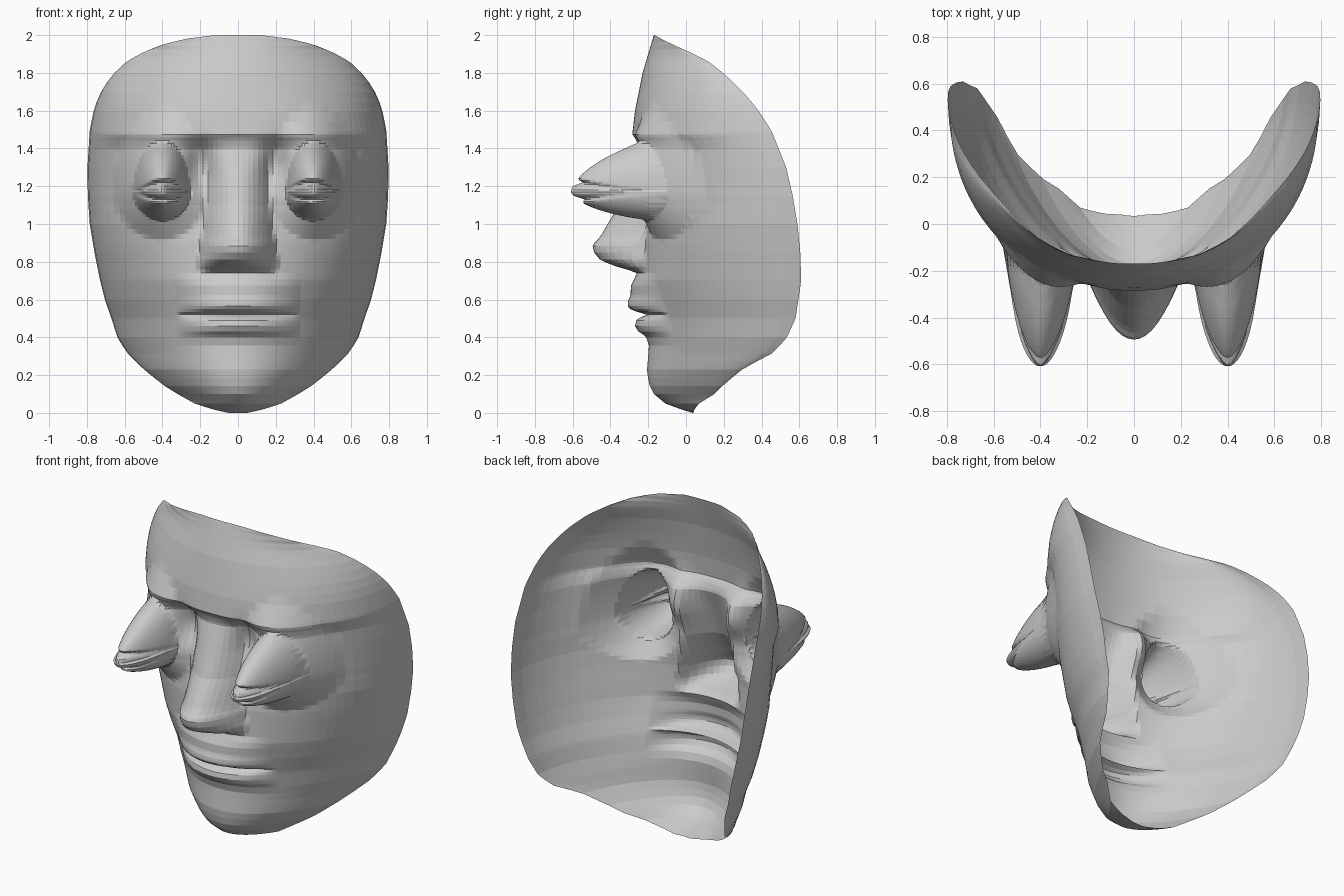
import bpy, bmesh, math


def curve(table, z, col=1):
    """Piecewise linear lookup in a short profile table sorted by z."""
    if z <= table[0][0]:
        return table[0][col]
    for a, b in zip(table, table[1:]):
        if z <= b[0]:
            t = (z - a[0]) / (b[0] - a[0])
            return a[col] + (b[col] - a[col]) * t
    return table[-1][col]


def spans(parts):
    """Sample positions from (start, end, steps) spans."""
    out = [parts[0][0]]
    for a, b, n in parts:
        out += [a + (b - a) * i / n for i in range(1, n + 1)]
    return out


def gauss(d, width):
    return math.exp(-(d / width) ** 2)


# Open rim of the mask: z, half width, y
RIM = [(0, .05, .04), (.02, .14, .045), (.05, .23, .07), (.1, .32, .15), (.15, .4, .2),
       (.24, .51, .31), (.31, .58, .45), (.39, .635, .53), (.5, .67, .58), (.6, .705, .595),
       (.7, .73, .61), (.85, .76, .605), (1, .785, .59), (1.15, .795, .565), (1.3, .797, .53),
       (1.5, .785, .45), (1.62, .76, .37), (1.7, .725, .3), (1.78, .675, .22), (1.86, .59, .12),
       (1.91, .5, .02), (1.95, .4, -.07), (1.98, .28, -.13), (2, .12, -.165)]

# Centre profile without nose and lips: z, y
CENTRE = [(0, .035), (.02, -.03), (.05, -.11), (.1, -.17), (.15, -.195), (.22, -.207),
          (.3, -.2), (.38, -.195), (.5, -.21), (.7, -.25), (.9, -.24), (1.1, -.21),
          (1.4, -.215), (1.44, -.25), (1.47, -.285), (1.6, -.27), (1.8, -.23), (2, -.17)]

# Nose: z, projection, half width
NOSE = [(.735, 0, .17), (.755, .05, .2), (.78, .14, .21), (.81, .21, .21), (.85, .245, .205),
        (.89, .255, .2), (.93, .22, .19), (1, .19, .18), (1.1, .145, .17), (1.25, .09, .16),
        (1.4, .035, .17), (1.46, 0, .2)]

# Lips: z, projection
LIPS = [(.38, 0), (.41, .02), (.43, .05), (.46, .065), (.49, .055), (.512, .02), (.524, -.02),
        (.54, .07), (.565, .085), (.59, .08), (.62, .06), (.68, .045), (.74, 0)]


def face_y(x, z, w, rim_y):
    """Depth of the face at x, z."""
    # curved shell from centre line to rim
    c, r = curve(CENTRE, z), min(1, x / w)
    k = min(1, (w / .79) ** 3)
    g = k * (1 - math.sqrt(max(0, 1 - r ** 2.25))) + (1 - k) * r ** 2
    y = c + (rim_y - c) * g
    # inner eye sockets beside the bridge
    y += .07 * gauss(x - .21, .07) * gauss(z - 1.3, .12)
    # nose
    n, hw = curve(NOSE, z), curve(NOSE, z, 2)
    y -= n * max(0, 1 - (x / hw) ** 2)
    # lips with lowered corners
    y -= curve(LIPS, z + .05 * x * x) * max(0, 1 - (x / .33) ** 2)
    # long protruding eye
    dx = (x - .4) / (.15 if x < .4 else .16)
    dz = (z - 1.18) / (.27 if z > 1.18 else .165)
    rho = math.hypot(dx, dz)
    bump = max(0, 1 - rho ** (1.5 if z > 1.18 else 2)) ** .7
    skirt = .4 * max(0, 1 - rho / 1.6)
    h = max(bump, skirt)
    y += (-.61 - y) * h
    # eyelid creases
    if .24 < x < .54:
        arc = 1 - ((x - .39) / .15) ** 2
        y += .045 * h * (gauss(z - 1.165 - .055 * arc, .012) + gauss(z - 1.165 + .035 * arc, .012))
    return y


# Mask: half built as a grid, mirrored
rows = spans([(0, .1, 6), (.1, .4, 7), (.4, .64, 16), (.64, .74, 3), (.74, .92, 10),
              (.92, 1, 3), (1, 1.1, 8), (1.1, 1.27, 17), (1.27, 1.49, 14), (1.49, 1.85, 7), (1.85, 2, 8)])
cols = spans([(0, .3, 9), (.3, .72, 26), (.72, .9, 5), (.9, .97, 4), (.97, 1, 4)])
bm = bmesh.new()
grid = []
for z in rows:
    w, rim_y = curve(RIM, z), curve(RIM, z, 2)
    grid.append([bm.verts.new((s * w, face_y(s * w, z, w, rim_y), z)) for s in cols])
for low, high in zip(grid, grid[1:]):
    for i in range(len(cols) - 1):
        bm.faces.new((low[i], low[i + 1], high[i + 1], high[i]))
mesh = bpy.data.meshes.new("face_mask")
bm.to_mesh(mesh)
bm.free()
mask = bpy.data.objects.new("face_mask", mesh)
bpy.context.collection.objects.link(mask)
mirror = mask.modifiers.new("mirror", 'MIRROR')
mirror.use_axis[0] = True
